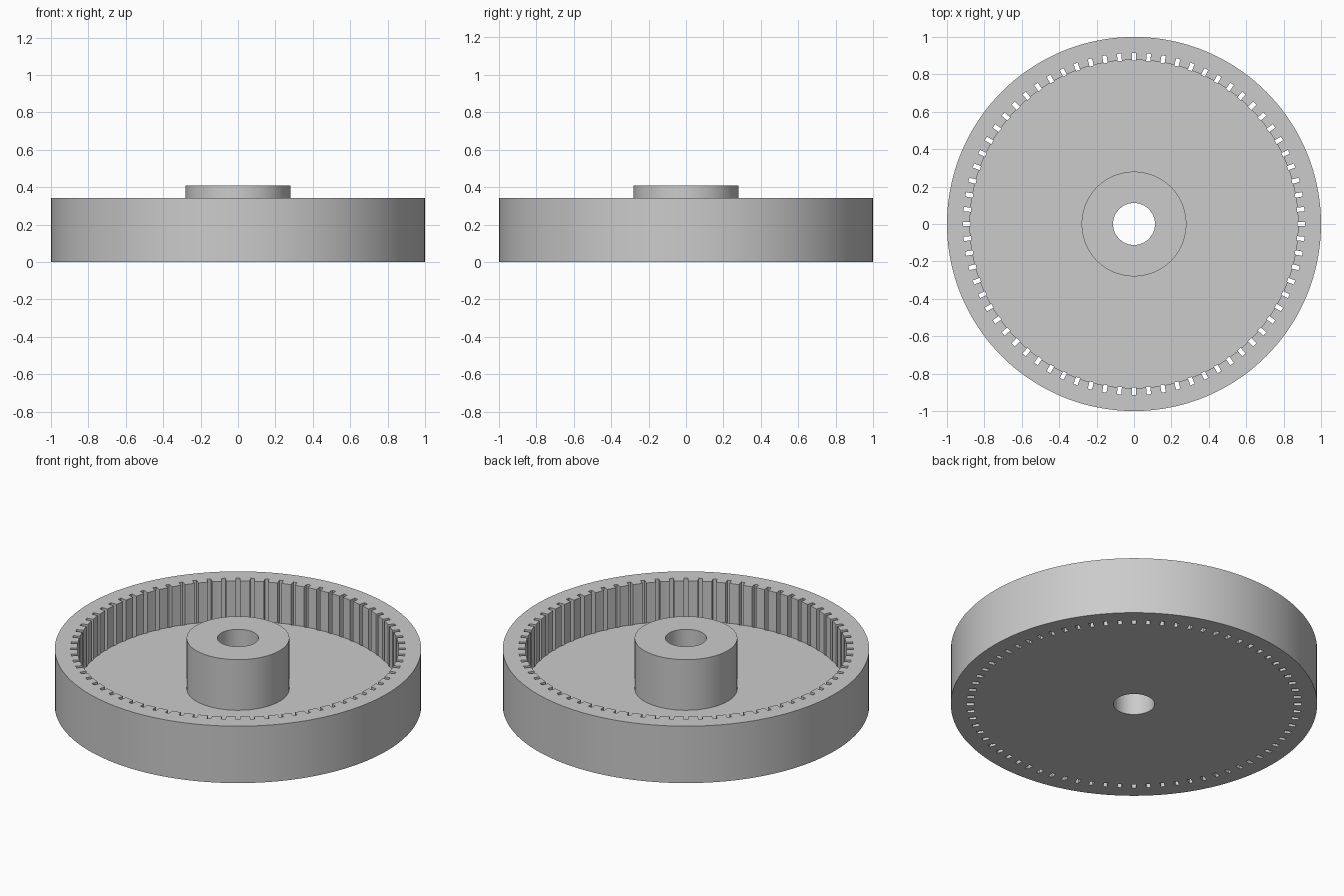
import bpy, bmesh, math
from mathutils import Matrix, Vector

cube = bpy.data.objects.get("Cube")
if cube:
    bpy.data.objects.remove(cube, do_unlink=True)

SLOTS = 72
SEGMENTS = 2 * SLOTS
OUTER, INNER, HUB, BORE = 1.0, 0.877, 0.28, 0.112
FLOOR, RIM_TOP, HUB_TOP = 0.103, 0.343, 0.408
SLOT_IN, SLOT_OUT, SLOT_WIDTH = 0.874, 0.914, 0.023

grey = bpy.data.materials.new("plain grey")
grey.use_nodes = True
grey.diffuse_color = (0.6, 0.6, 0.6, 1)
grey.node_tree.nodes["Principled BSDF"].inputs["Base Color"].default_value = grey.diffuse_color


def make_object(name, bm):
    bmesh.ops.recalc_face_normals(bm, faces=bm.faces)
    mesh = bpy.data.meshes.new(name)
    bm.to_mesh(mesh)
    bm.free()
    mesh.materials.append(grey)
    obj = bpy.data.objects.new(name, mesh)
    bpy.context.collection.objects.link(obj)
    return obj


def lathe(name, profile):
    """Turn a closed (radius, height) profile about the z axis."""
    bm = bmesh.new()
    rings = []
    for i in range(SEGMENTS):
        a = math.tau * i / SEGMENTS
        rings.append([bm.verts.new((r * math.cos(a), r * math.sin(a), z)) for r, z in profile])
    for i, ring in enumerate(rings):
        after = rings[(i + 1) % SEGMENTS]
        for j in range(len(profile)):
            k = (j + 1) % len(profile)
            bm.faces.new((ring[j], after[j], after[k], ring[k]))
    return make_object(name, bm)


# Drum: floor, rim wall and central bored hub in one turned body
drum = lathe("slotted_drum", [
    (BORE, 0), (OUTER, 0), (OUTER, RIM_TOP), (INNER, RIM_TOP),
    (INNER, FLOOR), (HUB, FLOOR), (HUB, HUB_TOP), (BORE, HUB_TOP)])

# Cutter: a ring of narrow upright bars
bm = bmesh.new()
size = Vector((SLOT_OUT - SLOT_IN, SLOT_WIDTH, 1))
for i in range(SLOTS):
    turn = Matrix.Rotation(math.tau * i / SLOTS, 4, "Z")
    place = Matrix.Translation(((SLOT_IN + SLOT_OUT) / 2, 0, 0.2))
    bmesh.ops.create_cube(bm, size=1, matrix=turn @ place @ Matrix.Diagonal(size).to_4x4())
cutter = make_object("slot_cutter", bm)
cutter.hide_render = True

# Slots: cut right through the rim edge and floor
cut = drum.modifiers.new("slots", "BOOLEAN")
cut.operation = "DIFFERENCE"
cut.solver = "EXACT"
cut.object = cutter
bpy.ops.object.select_all(action="DESELECT")
bpy.context.view_layer.objects.active = drum
drum.select_set(True)
bpy.ops.object.modifier_apply(modifier=cut.name)
bpy.data.objects.remove(cutter, do_unlink=True)
bpy.ops.object.shade_smooth_by_angle(angle=math.radians(30))
